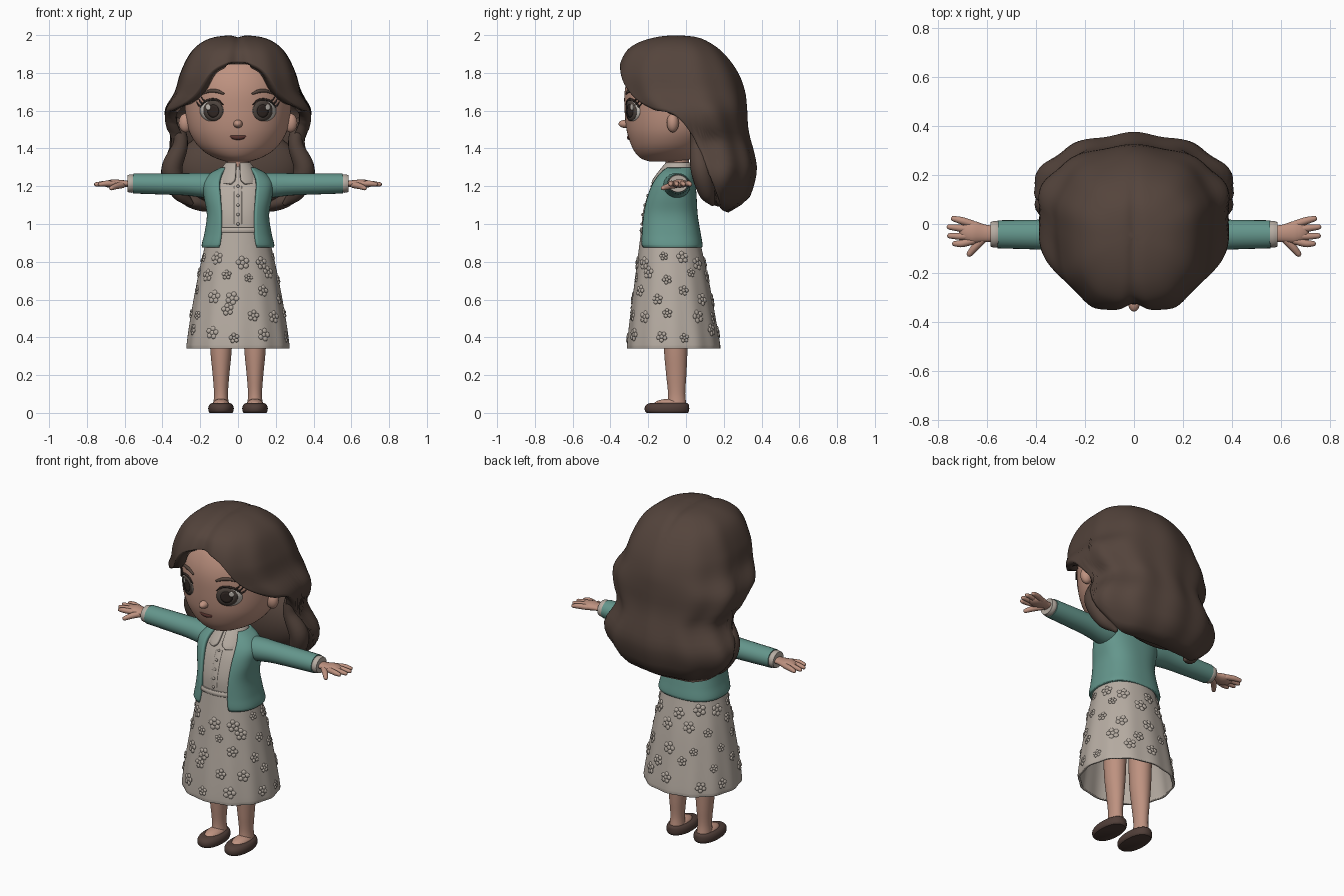
import bpy, bmesh, random
from math import sin, cos, pi, sqrt, asin, radians, exp, copysign
from mathutils import Vector, Matrix

if "Cube" in bpy.data.objects:
    bpy.data.objects.remove(bpy.data.objects["Cube"], do_unlink=True)
random.seed(4)


# ---------- colours ----------
def material(name, *rgb):
    m = bpy.data.materials.new(name)
    m.use_nodes = True
    colour = [((c / 255 + 0.055) / 1.055) ** 2.4 for c in rgb] + [1]
    m.diffuse_color = colour
    m.node_tree.nodes["Principled BSDF"].inputs["Base Color"].default_value = colour
    return m


skin = material("skin", 190, 146, 128)
hair = material("brown hair", 84, 68, 60)
teal = material("teal knit", 100, 150, 140)
cream = material("cream cloth", 182, 172, 162)
leather = material("brown leather", 80, 62, 56)
iris = material("iris brown", 78, 68, 62)
white = material("eye white", 200, 193, 185)
dark = material("lash dark", 50, 40, 36)
lips = material("mouth red", 90, 52, 47)


# ---------- helpers ----------
def finish(ob, mat):
    ob.data.materials.append(mat)
    bpy.ops.object.select_all(action="DESELECT")
    ob.select_set(True)
    bpy.context.view_layer.objects.active = ob
    bpy.ops.object.shade_smooth_by_angle(angle=radians(50))
    return ob


def make(name, verts, faces, mat, thick=0, closed=True):
    mesh = bpy.data.meshes.new(name)
    mesh.from_pydata(verts, [], faces)
    bm = bmesh.new()
    bm.from_mesh(mesh)
    bmesh.ops.remove_doubles(bm, verts=bm.verts, dist=0.00001)
    if closed:
        bmesh.ops.recalc_face_normals(bm, faces=bm.faces)
    bm.to_mesh(mesh)
    bm.free()
    ob = bpy.data.objects.new(name, mesh)
    bpy.context.collection.objects.link(ob)
    if thick:
        mod = ob.modifiers.new("thickness", "SOLIDIFY")
        mod.thickness, mod.offset = thick, -1
    return finish(ob, mat)


def interp(keys, x):
    """Smooth interpolation of rows keyed by their first number."""
    x = min(max(x, keys[0][0]), keys[-1][0])
    i = max(j for j in range(len(keys) - 1) if keys[j][0] <= x)
    a, b = keys[i], keys[i + 1]
    h = b[0] - a[0]
    u = (x - a[0]) / h

    def slope(j, c):
        p, q = keys[max(j - 1, 0)], keys[min(j + 1, len(keys) - 1)]
        return (q[c] - p[c]) / (q[0] - p[0]) * h
    return [(1 + 2 * u) * (1 - u) ** 2 * a[c] + u * (1 - u) ** 2 * slope(i, c)
            + u * u * (3 - 2 * u) * b[c] + u * u * (u - 1) * slope(i + 1, c)
            for c in range(1, len(a))]


def power(v, p):
    return copysign(abs(v) ** p, v)


def ring_point(keys, t, z, p=1, wave=0, cx=0):
    """Point on a stack of ovals: rows are height, half width, front, back."""
    a, front, back = interp(keys, z)[:3]
    w = 1 + wave * cos(12 * t) * (keys[-1][0] - z) / (keys[-1][0] - keys[0][0])
    return Vector((cx + a * w * power(sin(t), p),
                   (front + back) / 2 - (back - front) / 2 * w * power(cos(t), p), z))


def loft(name, keys, mat, p=1, wave=0, cx=0, thick=0, n=64, steps=5):
    gap = len(keys[0]) > 4
    zs = [a[0] + (b[0] - a[0]) * s / steps for a, b in zip(keys, keys[1:]) for s in range(steps)]
    zs.append(keys[-1][0])
    verts = []
    for z in zs:
        row = interp(keys, z)
        start = asin(min(row[3] / row[0], 0.98) ** (1 / p)) if gap else 0
        span = 2 * pi - 2 * start
        verts += [ring_point(keys, start + span * i / (n - 1 if gap else n), z, p, wave, cx)
                  for i in range(n)]
    faces = [(k * n + i, k * n + (i + 1) % n, (k + 1) * n + (i + 1) % n, (k + 1) * n + i)
             for k in range(len(zs) - 1) for i in range(n - 1 if gap else n)]
    if not thick:
        faces += [tuple(range(n)), tuple(range(len(verts) - n, len(verts)))]
    return make(name, verts, faces, mat, thick, not thick)


def tube(name, pts, mat, squash=1, rounded=True, n=16):
    """Tapered tube through points of x, y, z, radius."""
    keys = [(i, *p) for i, p in enumerate(pts)]
    rows = [interp(keys, k / 6) for k in range(6 * (len(pts) - 1) + 1)]
    rings = [(Vector(r[:3]), r[3]) for r in rows]
    tangents = [(rings[min(i + 1, len(rings) - 1)][0] - rings[max(i - 1, 0)][0]).normalized()
                for i in range(len(rings))]
    if rounded:
        (s, rs), (e, re), ts, te = rings[0], rings[-1], tangents[0], tangents[-1]
        rings = ([(s - ts * rs * 0.95, rs * 0.2), (s - ts * rs * 0.65, rs * 0.75)] + rings
                 + [(e + te * re * 0.65, re * 0.75), (e + te * re * 0.95, re * 0.2)])
        tangents = [ts, ts] + tangents + [te, te]
    whole = (rings[-1][0] - rings[0][0]).normalized()
    up = Vector((0, 1, 0)) if abs(whole.z) > 0.75 else Vector((0, 0, 1))
    verts = []
    for (pos, r), t in zip(rings, tangents):
        side = t.cross(up).normalized()
        lift = side.cross(t) * squash
        verts += [pos + r * (cos(2 * pi * i / n) * side + sin(2 * pi * i / n) * lift) for i in range(n)]
    faces = [(k * n + i, k * n + (i + 1) % n, (k + 1) * n + (i + 1) % n, (k + 1) * n + i)
             for k in range(len(rings) - 1) for i in range(n)]
    faces += [tuple(range(n)), tuple(range(len(verts) - n, len(verts)))]
    return make(name, verts, faces, mat)


def ball(name, centre, radii, mat):
    bpy.ops.mesh.primitive_uv_sphere_add(segments=32, ring_count=16, location=centre)
    ob = bpy.context.object
    ob.name, ob.scale = name, radii
    return finish(ob, mat)


# ---------- head and face ----------
head = [(1.33, .06, -.19, -.03), (1.345, .11, -.235, .03), (1.38, .175, -.27, .09),
        (1.43, .225, -.295, .14), (1.5, .262, -.315, .19), (1.6, .28, -.325, .22),
        (1.7, .28, -.325, .22), (1.78, .265, -.305, .2), (1.85, .22, -.265, .16),
        (1.9, .16, -.2, .1), (1.93, .08, -.12, .03)]
loft("head", head, skin)
loft("neck", [(1.2, .065, -.11, .02), (1.3, .058, -.105, .015), (1.4, .065, -.12, .02)], skin)
ball("nose", (0, -.32, 1.53), (.024, .037, .022), skin)


def on_face(x, z, lift=0):
    a, front, back = interp(head, z)
    return Vector((x, (front + back) / 2 - (back - front) / 2 * sqrt(1 - (x / a) ** 2) - lift, z))


def plate(name, x, z, rx, rz, mat, lift):
    n = 32
    verts = [on_face(x, z, lift)]
    verts += [on_face(x + rx * k / 3 * sin(2 * pi * i / n), z + rz * k / 3 * cos(2 * pi * i / n), lift)
              for k in (1, 2, 3) for i in range(n)]
    faces = [(0, 1 + (i + 1) % n, 1 + i) for i in range(n)]
    faces += [(1 + k * n + i, 1 + k * n + (i + 1) % n, 1 + (k + 1) * n + (i + 1) % n, 1 + (k + 1) * n + i)
              for k in (0, 1) for i in range(n)]
    make(name, verts, faces, mat, thick=0.003, closed=True)


def face_line(name, pts, mat, lift=0.002):
    tube(name, [(*on_face(x, z, lift), r) for x, z, r in pts], mat, n=10)


for s, side in ((1, "left"), (-1, "right")):
    plate(side + "_eye_white", s * .14, 1.6, .062, .056, white, .003)
    plate(side + "_iris", s * .132, 1.6, .052, .055, iris, .005)
    plate(side + "_pupil", s * .132, 1.598, .03, .034, dark, .007)
    plate(side + "_eye_glint", s * .158, 1.618, .012, .015, white, .009)
    face_line(side + "_upper_lash", [(s * .08, 1.632, .003), (s * .105, 1.655, .005), (s * .14, 1.66, .006),
                                     (s * .175, 1.647, .006), (s * .2, 1.62, .004)], dark)
    for k in range(3):
        x, z = .175 + .012 * k, 1.65 - .014 * k
        face_line(side + "_lash_" + str(k), [(s * x, z, .005), (s * (x + .012), z + .01, .004),
                                             (s * (x + .02), z + .024, .002)], dark, .006)
    face_line(side + "_eyebrow", [(s * .078, 1.69, .006), (s * .11, 1.703, .01), (s * .15, 1.704, .009),
                                  (s * .188, 1.688, .003)], hair, 0)
    ball(side + "_ear", (s * .278, -.07, 1.535), (.036, .032, .05), skin)
face_line("mouth", [(-.05, 1.471, .003), (-.027, 1.461, .011), (0, 1.458, .014),
                    (.027, 1.461, .011), (.05, 1.471, .003)], lips, -.006)

# ---------- hair: rows are depth below crown (root), half width, front, middle, back ----------
shape = [(0, 0, -.05, -.05, -.05), (.1, .12, -.16, -.05, .06), (.2, .195, -.26, -.04, .13),
         (.3, .25, -.33, -.02, .195), (.45, .305, -.375, 0, .275), (.55, .335, -.365, .02, .31),
         (.63, .39, -.31, .05, .32), (.7, .38, -.22, .06, .325), (.745, .345, -.18, .07, .338),
         (.78, .36, -.14, .07, .353), (.84, .415, -.1, .09, .37), (.89, .4, -.05, .1, .355),
         (.935, .32, 0, .11, .32), (.97, .25, 0, .13, .22)]
hem = [(0, 1.86), (12, 1.85), (28, 1.8), (45, 1.66), (60, 1.605), (78, 1.575), (88, 1.45),
       (95, 1.25), (105, 1.12), (120, 1.075), (180, 1.06)]
cols, rows = 144, 44
verts, faces = [], []
for i in range(cols):
    t = -pi + 2 * pi * i / cols
    deepest = sqrt(2 - interp(hem, abs(t) * 180 / pi)[0])
    for j in range(rows):
        d = deepest * j / (rows - 1)
        a, front, mid, back = interp(shape, d)
        z = 2 - d * d
        groove = 1 + .024 * d * cos(10 * abs(t) + 1.6 * sin(8 * z) * sin(abs(t)))
        x = a * groove * sin(t)
        if cos(t) > 0:
            parting = 1 - .13 * min(1, d / .45) * exp(-(t / .16) ** 2)
            y = mid - (mid - front) * groove * parting * cos(t) ** .7
        else:
            y = mid - (back - mid) * groove * power(cos(t), .85)
        z -= .012 * exp(-(x / .025) ** 2) * max(0, 1 - d / .45)
        verts.append((x, y, z))
        if j:
            k, m = i * rows + j, (i + 1) % cols * rows + j
            faces.append((k - 1, k, m, m - 1) if j > 1 else (k - 1, k, m))
make("hair_shell", verts, faces, hair, thick=.06, closed=False)
ball("hair_inner_mass", (0, .19, 1.3), (.33, .14, .21), hair)
for s, side in ((1, "left"), (-1, "right")):
    tube(side + "_hair_lock", [(s * .32, .06, 1.53, .035), (s * .305, .06, 1.42, .04), (s * .35, .08, 1.29, .055),
                               (s * .31, .11, 1.17, .045), (s * .25, .14, 1.11, .015)], hair)

# ---------- clothes ----------
shirt = [(.95, .15, -.23, .055), (1.05, .148, -.225, .045), (1.15, .16, -.198, .04),
         (1.22, .15, -.165, .03), (1.27, .11, -.13, .02), (1.31, .07, -.1, .02)]
loft("shirt", shirt, cream, p=.8)
loft("collar", [(1.215, .116, -.19, .05, .04), (1.235, .115, -.178, .045, .018),
                (1.28, .096, -.145, .04, .012), (1.325, .066, -.108, .025, .01)], cream, thick=.014)
loft("cardigan", [(.875, .19, -.24, .085, .1), (.89, .192, -.248, .088, .098), (.95, .178, -.247, .078, .092),
                  (1.05, .165, -.24, .062, .092), (1.15, .182, -.215, .056, .097), (1.22, .185, -.185, .05, .1),
                  (1.27, .145, -.15, .042, .09), (1.3, .09, -.118, .032, .07)], teal, p=.8, thick=.022)
skirt = [(.34, .268, -.308, .178), (.36, .269, -.309, .178), (.5, .25, -.295, .155),
         (.7, .215, -.27, .12), (.88, .176, -.248, .08), (.98, .152, -.236, .06)]
loft("skirt", skirt, cream, p=.95, wave=.014, thick=.012, n=96)
loft("waistband", [(.955, .155, -.243, .064), (.968, .157, -.245, .066), (.982, .153, -.24, .062)],
     cream, p=.85, thick=.012)
zs = [1.0 + .05 * k for k in range(5)]
tube("shirt_placket", [(0, ring_point(shirt, 0, z).y, z, .02) for z in zs], cream, squash=.25, rounded=False)
for k, z in enumerate(zs):
    ball("button_" + str(k), (0, ring_point(shirt, 0, z).y - .006, z), (.008, .006, .008), cream)

# raised flowers scattered over the skirt
bm = bmesh.new()
for row in range(5):
    for k in range(10):
        t = 2 * pi * (k + .5 * (row % 2) + random.uniform(-.2, .2)) / 10
        z = .42 + .1 * row + random.uniform(-.03, .03)
        size = random.uniform(.7, 1.15)
        p, q, r = (ring_point(skirt, t + dt, z + dz, .95, .014) for dt, dz in ((0, 0), (.02, 0), (0, .01)))
        right, up = (q - p).normalized(), (r - p).normalized()
        out = right.cross(up)
        frame = Matrix((right, up, out)).transposed().to_4x4()
        spin = random.uniform(0, pi)
        for petal in range(6):
            a = spin + petal * 2 * pi / 5
            reach = .02 * size if petal < 5 else 0
            spot = p + reach * (cos(a) * right + sin(a) * up)
            scale = Matrix.Diagonal((.0125 * size, .0125 * size, .007, 1))
            bmesh.ops.create_uvsphere(bm, u_segments=10, v_segments=6, radius=1,
                                      matrix=Matrix.Translation(spot) @ frame @ scale)
mesh = bpy.data.meshes.new("skirt_flowers")
bm.to_mesh(mesh)
bm.free()
flowers = bpy.data.objects.new("skirt_flowers", mesh)
bpy.context.collection.objects.link(flowers)
finish(flowers, cream)

# ---------- arms, legs and shoes ----------
fingers = [(.028, .022, .735), (.0, -.012, .752), (-.028, -.048, .75), (-.055, -.08, .73)]
for s, side in ((1, "left"), (-1, "right")):
    tube(side + "_sleeve", [(s * .08, -.05, 1.2, .07), (s * .17, -.048, 1.205, .072), (s * .28, -.045, 1.21, .064),
                            (s * .42, -.043, 1.212, .06), (s * .555, -.042, 1.214, .057)], teal, .92, False, 24)
    tube(side + "_cuff", [(s * .54, -.042, 1.214, .048), (s * .565, -.042, 1.214, .054),
                          (s * .585, -.042, 1.214, .05)], cream, .9, False, 24)
    tube(side + "_palm", [(s * .56, -.04, 1.214, .032), (s * .61, -.038, 1.214, .036),
                          (s * .65, -.034, 1.214, .045), (s * .672, -.033, 1.213, .043)], skin, .5)
    for k, (y0, y1, tip) in enumerate(fingers):
        tube(side + "_finger_" + str(k), [(s * .655, y0 * .8 - .024, 1.213, .015), (s * .7, (y0 + y1) / 2 - .012, 1.214, .015),
                                          (s * tip, y1, 1.21, .011)], skin)
    tube(side + "_thumb", [(s * .61, -.055, 1.208, .018), (s * .645, -.092, 1.2, .016),
                           (s * .67, -.122, 1.19, .012)], skin)
    x = s * .09
    loft(side + "_leg", [(.03, .042, -.1, .004), (.1, .037, -.095, -.004), (.2, .044, -.105, .002),
                         (.34, .057, -.117, .008), (.6, .065, -.125, .015)], skin, cx=x, n=32)
    ball(side + "_foot", (x, -.085, .045), (.045, .085, .03), skin)
    loft(side + "_shoe", [(0, .06, -.208, .01), (.01, .066, -.217, .016), (.03, .067, -.218, .017),
                          (.045, .06, -.208, .014), (.052, .05, -.192, .006)], leather, cx=x, p=.9, n=40)
